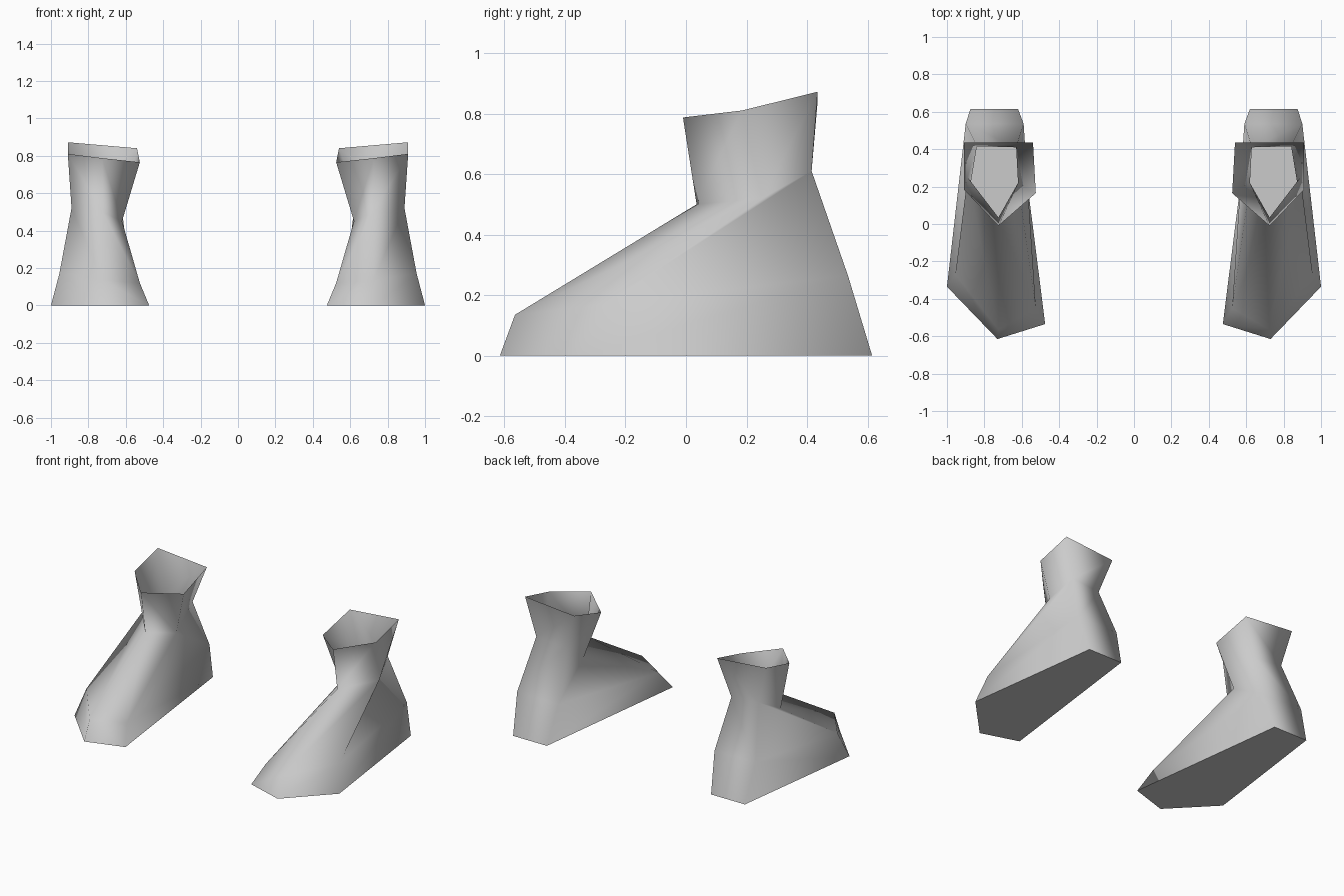
import bpy
import bmesh

if "Cube" in bpy.data.objects:
    bpy.data.objects.remove(bpy.data.objects["Cube"])

# Single matte grey for both boots
grey = bpy.data.materials.new("boot grey")
grey.diffuse_color = (0.6, 0.6, 0.6, 1.0)
grey.use_nodes = True
grey.node_tree.nodes["Principled BSDF"].inputs["Base Color"].default_value = grey.diffuse_color

# Five-sided cross-sections from sole to cuff.
# Order: toe, outer side, outer heel, inner heel, inner side
RINGS = [
    # sole
    [(0.73, -0.615, 0), (1.0, -0.335, 0), (0.875, 0.615, 0),
     (0.62, 0.615, 0), (0.475, -0.535, 0)],
    # foot
    [(0.725, -0.565, 0.135), (0.955, -0.27, 0.17), (0.90, 0.535, 0.265),
     (0.59, 0.535, 0.26), (0.525, -0.45, 0.12)],
    # ankle
    [(0.725, 0.035, 0.50), (0.89, 0.25, 0.52), (0.84, 0.415, 0.61),
     (0.63, 0.41, 0.59), (0.62, 0.22, 0.45)],
    # cuff rim
    [(0.725, -0.01, 0.787), (0.91, 0.185, 0.81), (0.91, 0.435, 0.872),
     (0.54, 0.435, 0.84), (0.525, 0.165, 0.765)],
]


def make_boot(name, side):
    bm = bmesh.new()
    rings = [[bm.verts.new((side * x, y, z)) for x, y, z in ring] for ring in RINGS]
    # shaft walls, left open at the cuff
    for low, high in zip(rings, rings[1:]):
        for i in range(5):
            j = (i + 1) % 5
            bm.faces.new((low[i], low[j], high[j], high[i])).smooth = True
    # flat sole with a sharp edge
    sole = bm.faces.new(rings[0][::-1])
    sole.smooth = False
    for edge in sole.edges:
        edge.smooth = False
    if side < 0:
        bmesh.ops.reverse_faces(bm, faces=bm.faces[:])
    mesh = bpy.data.meshes.new(name)
    bm.to_mesh(mesh)
    bm.free()
    mesh.materials.append(grey)
    bpy.context.collection.objects.link(bpy.data.objects.new(name, mesh))


make_boot("right_boot", 1)
make_boot("left_boot", -1)
